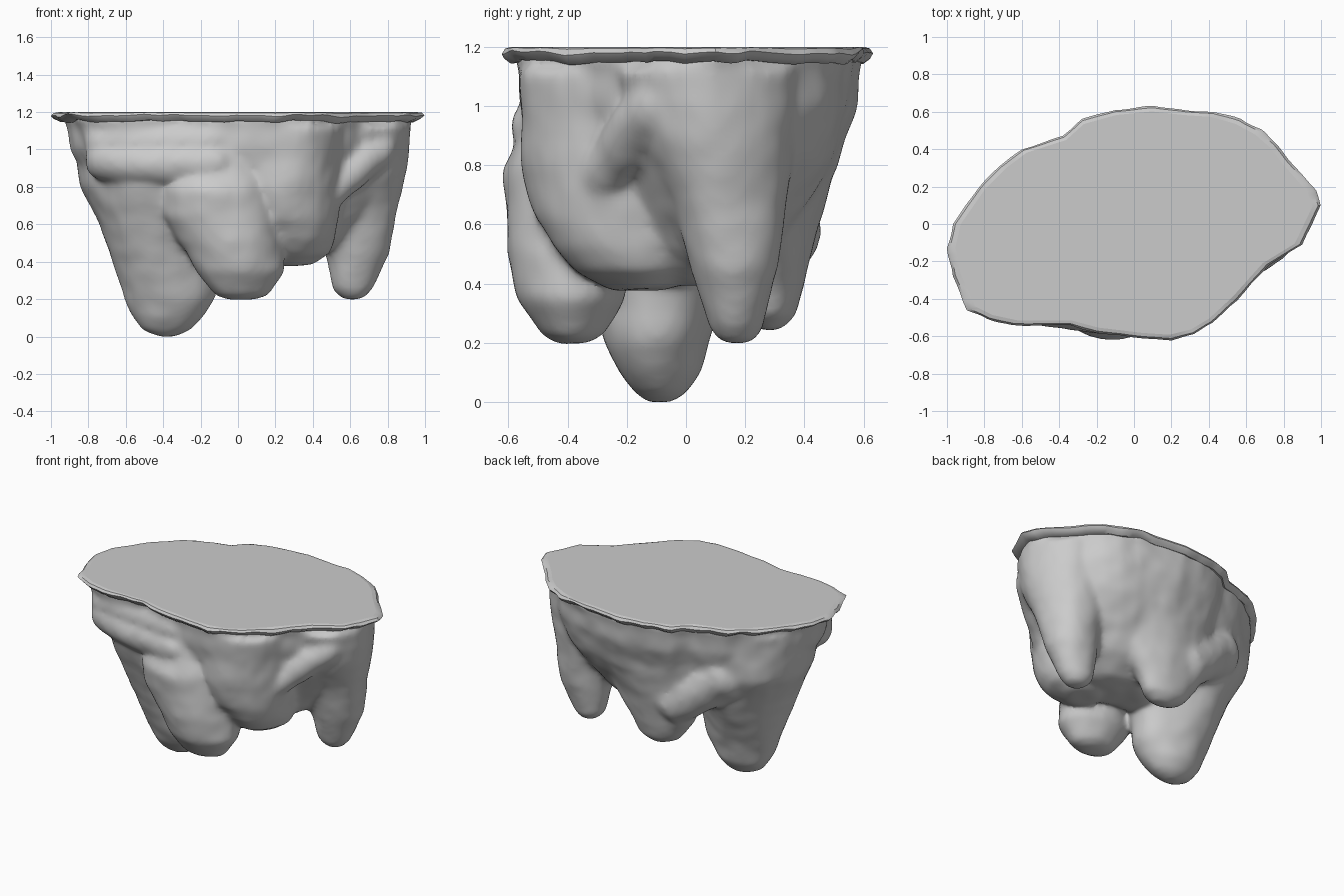
import bpy, bmesh, math
from mathutils import Vector, noise

if "Cube" in bpy.data.objects:
    bpy.data.objects.remove(bpy.data.objects["Cube"])

OUTLINE = [(-1, -.13), (-.97, 0), (-.83, .2), (-.72, .31), (-.6, .4), (-.38, .47), (-.28, .56),
           (-.1, .61), (.1, .63), (.28, .61), (.43, .6), (.57, .56), (.68, .5), (.76, .43),
           (.83, .34), (.97, .18), (1, .1), (.9, -.11), (.72, -.22),
           (.55, -.41), (.42, -.53), (.32, -.59), (.2, -.62), (.05, -.61), (-.2, -.58), (-.35, -.54),
           (-.65, -.54), (-.79, -.51), (-.89, -.46), (-.97, -.28)]


def dense_outline(step):
    pts = []
    n = len(OUTLINE)
    for i in range(n):
        a, b = Vector(OUTLINE[i]), Vector(OUTLINE[(i + 1) % n])
        pts += [a.lerp(b, k / step) for k in range(step)]
    return pts


def loft(bm, rings):
    """Skin a stack of closed rings and cap both ends."""
    loops = [[bm.verts.new(p) for p in r] for r in rings]
    n = len(loops[0])
    for a, b in zip(loops, loops[1:]):
        for i in range(n):
            j = (i + 1) % n
            bm.faces.new((a[i], a[j], b[j], b[i]))
    bm.faces.new(loops[0])
    bm.faces.new(loops[-1])


def lobe(bm, sections, n=28):
    """Hanging lobe from sections (z, cx, cy, rx, ry)."""
    loft(bm, [[(cx + rx * math.cos(2 * math.pi * i / n), cy + ry * math.sin(2 * math.pi * i / n), z)
               for i in range(n)] for z, cx, cy, rx, ry in sections])


def ridge(bm, a, b, r0, r1):
    """Rounded bulge running from a to b."""
    a, b = Vector(a), Vector(b)
    axis = (b - a).normalized()
    u = axis.cross(Vector((0, 0, 1))).normalized()
    v = axis.cross(u)
    rings = []
    for t, s in ((-.12, .45), (-.05, .85), (.05, 1), (.5, 1), (.95, 1), (1.05, .85), (1.12, .45)):
        c, r = a.lerp(b, t), (r0 + (r1 - r0) * t) * s
        rings.append([c + r * (u * math.cos(k * math.pi / 8) + v * math.sin(k * math.pi / 8))
                      for k in range(16)])
    loft(bm, rings)


def to_object(bm, name):
    bmesh.ops.recalc_face_normals(bm, faces=bm.faces)
    me = bpy.data.meshes.new(name)
    bm.to_mesh(me)
    bm.free()
    ob = bpy.data.objects.new(name, me)
    bpy.context.collection.objects.link(ob)
    return ob


# Rock underside: central mass tapering down from the outline
bm = bmesh.new()
pts = dense_outline(2)
loft(bm, [[(p.x * s + dx, p.y * s + dy, z) for p in pts] for z, s, dx, dy in
          ((1.18, .95, 0, 0), (1.12, .92, 0, 0), (1.0, .905, .01, 0), (.82, .81, .02, 0),
           (.64, .65, .05, 0), (.5, .47, .1, 0), (.4, .24, .15, 0))])
# Left lobe, the longest
lobe(bm, [(0, -.38, -.09, .05, .04), (.03, -.38, -.09, .13, .08), (.1, -.38, -.09, .19, .13),
          (.2, -.37, -.1, .245, .165), (.4, -.39, -.09, .285, .24), (.6, -.42, -.08, .325, .32),
          (.8, -.45, -.07, .39, .4), (1.12, -.45, -.07, .43, .42)])
# Front lobe, tucked under the ledge
lobe(bm, [(.185, .02, -.38, .06, .05), (.22, .02, -.38, .14, .11), (.35, .01, -.385, .235, .18),
          (.5, -.04, -.4, .275, .195), (.65, -.1, -.41, .29, .2), (.78, -.12, -.42, .27, .2),
          (.9, -.1, -.38, .25, .18), (1.1, -.1, -.36, .24, .18)])
# Right lobe
lobe(bm, [(.2, .62, .17, .05, .05), (.25, .62, .17, .105, .09), (.45, .63, .16, .17, .15),
          (.7, .64, .14, .215, .2), (.9, .64, .1, .26, .26), (1.13, .64, .08, .28, .32)])
# Back lobe, widening to the left
lobe(bm, [(.25, .01, .28, .06, .04), (.29, 0, .28, .14, .09), (.42, -.02, .28, .23, .13),
          (.6, .02, .27, .33, .17), (.8, .08, .27, .43, .24), (1.12, .1, .27, .52, .3)])
# Inner front-right bulge
lobe(bm, [(.38, .3, -.15, .1, .1), (.44, .3, -.16, .19, .2), (.52, .29, -.18, .23, .27),
          (.62, .27, -.2, .26, .31), (.8, .25, -.22, .3, .335), (1.12, .25, -.22, .33, .35)])
# Overhanging ledge on the front left; diagonal ridges on the front right and back
ridge(bm, (-.74, -.38, .94), (-.1, -.48, .93), .115, .115)
ridge(bm, (-.74, -.38, 1.04), (-.1, -.46, 1.05), .1, .11)
ridge(bm, (.33, -.38, .62), (.76, -.09, 1.02), .07, .1)
ridge(bm, (-.1, .3, .55), (-.5, .24, .82), .16, .15)

rock = to_object(bm, "rock_underside")

# Fuse the lobes and soften the creases
mod = rock.modifiers.new("fuse", 'REMESH')
mod.mode = 'VOXEL'
mod.voxel_size = .018
mod = rock.modifiers.new("soften", 'SMOOTH')
mod.factor = .5
mod.iterations = 14
dg = bpy.context.evaluated_depsgraph_get()
fused = bpy.data.meshes.new_from_object(rock.evaluated_get(dg))
rock.modifiers.clear()
rock.data = fused
fused.name = "rock_underside"

# Weathered surface, then seat the lowest tip on the ground
moves = []
for v in fused.vertices:
    p = v.co
    d = .004 + .018 * noise.noise(Vector((p.x * 4, p.y * 4, p.z * 3))) + .004 * noise.noise(p * 10)
    moves.append(p + v.normal * d)
low = min(p.z for p in moves)
for v, p in zip(fused.vertices, moves):
    z = 1.17 - (1.17 - p.z) * 1.17 / (1.17 - low)
    v.co = (p.x, p.y, min(z, 1.18))
for f in fused.polygons:
    f.use_smooth = True

# Flat top with a thin ragged lip
bm = bmesh.new()
pts = dense_outline(4)
rings = []
for z, s, jag in ((1.2, .955, 0), (1.195, .985, .005), (1.18, 1, .014), (1.165, .985, .018),
                  (1.148, .95, .016), (1.15, .9, .008)):
    ring = []
    for p in pts:
        q = Vector((p.x * 8, p.y * 8, 0))
        k = s + jag * noise.noise(q)
        ring.append((p.x * k, p.y * k, z + jag * 1.1 * noise.noise(q + Vector((0, 0, 7)))))
    rings.append(ring)
loft(bm, rings)
top = to_object(bm, "island_top")
bpy.context.view_layer.objects.active = top
top.select_set(True)
bpy.ops.object.shade_smooth_by_angle(angle=math.radians(35))
for f in top.data.polygons:
    if len(f.vertices) > 4:
        f.use_smooth = False
